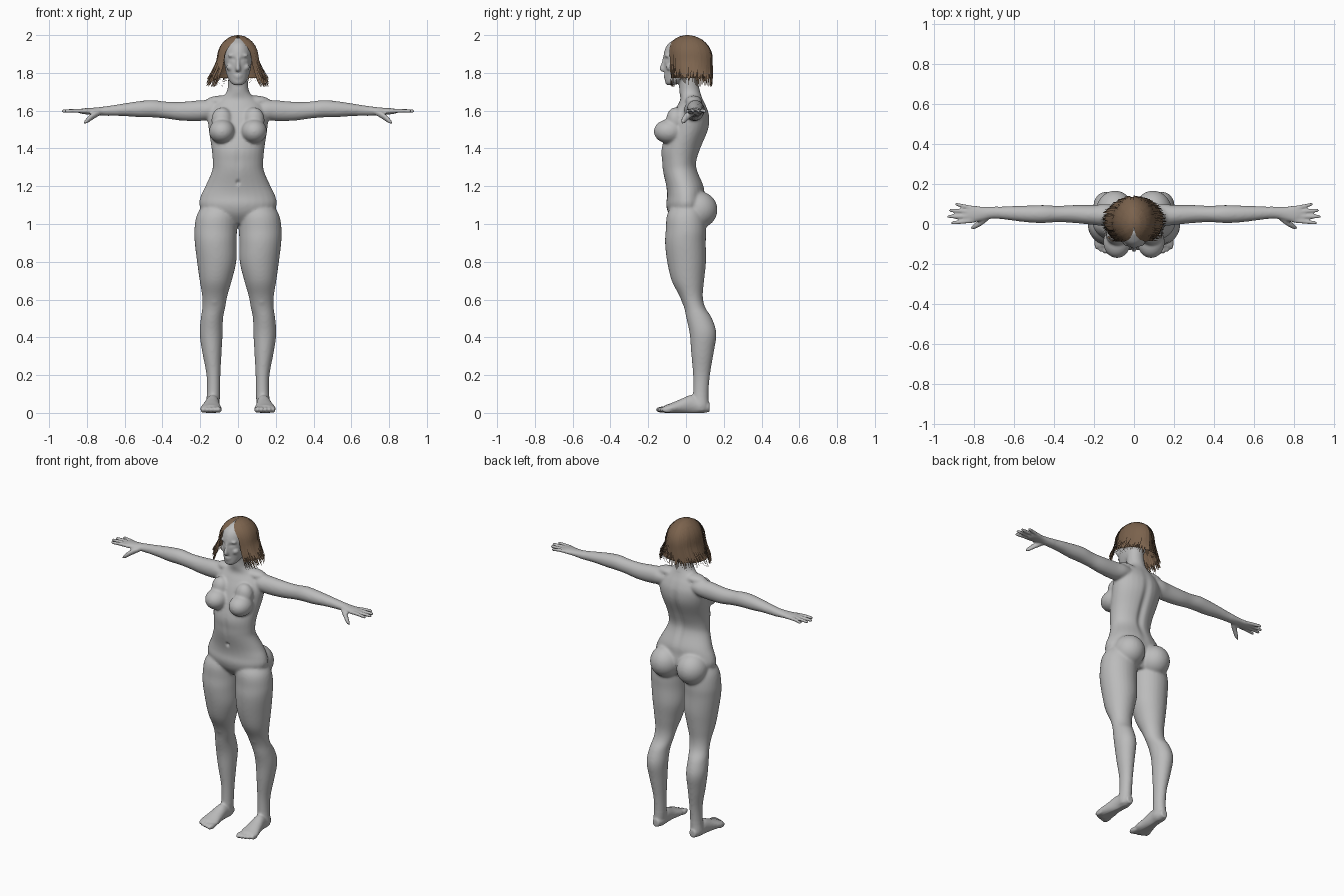
import bpy, bmesh, math, random
from mathutils import Matrix, Vector

random.seed(4)
cube = bpy.data.objects.get("Cube")
if cube:
    bpy.data.objects.remove(cube, do_unlink=True)


def material(name, colour):
    mat = bpy.data.materials.new(name)
    mat.use_nodes = True
    mat.diffuse_color = colour
    node = next(n for n in mat.node_tree.nodes if n.type == 'BSDF_PRINCIPLED')
    node.inputs["Base Color"].default_value = colour
    node.inputs["Roughness"].default_value = .7
    return mat


grey = material("plain grey", (.5, .5, .5, 1))
brown = material("hair brown", (.2, .125, .075, 1))


def make_object(name, bm, mat):
    mesh = bpy.data.meshes.new(name)
    bm.to_mesh(mesh)
    bm.free()
    obj = bpy.data.objects.new(name, mesh)
    bpy.context.collection.objects.link(obj)
    mesh.materials.append(mat)
    mesh.shade_smooth()
    return obj


def spline(rows, steps=5):
    """Catmull-Rom interpolation of the section rows."""
    out = []
    for i in range(len(rows) - 1):
        p, q, r, s = (rows[max(i - 1, 0)], rows[i], rows[i + 1], rows[min(i + 2, len(rows) - 1)])
        for k in range(steps):
            t = k / steps
            out.append([b + .5 * t * (c - a + t * (2 * a - 5 * b + 4 * c - d + t * (3 * (b - c) + d - a)))
                        for a, b, c, d in zip(p, q, r, s)])
    return out + [list(rows[-1])]


def loft(bm, rows, axis, side=1, count=28):
    """Skin of elliptical sections, each row being x, y, z and two radii."""
    rings = []
    for x, y, z, ra, rb in spline(rows):
        ring = []
        for k in range(count):
            a = math.tau * k / count
            u, v = max(ra, .002) * math.cos(a), max(rb, .002) * math.sin(a)
            off = {'x': (0, u, v), 'y': (u, 0, v), 'z': (u, v, 0)}[axis]
            ring.append(bm.verts.new((side * (x + off[0]), y + off[1], z + off[2])))
        rings.append(ring)
    for lo, hi in zip(rings, rings[1:]):
        for k in range(count):
            j = (k + 1) % count
            bm.faces.new((lo[k], lo[j], hi[j], hi[k]))
    bm.faces.new(rings[0][::-1])
    bm.faces.new(rings[-1])


def ball(bm, centre, radii, side=1):
    place = Matrix.Translation((side * centre[0], centre[1], centre[2]))
    bmesh.ops.create_uvsphere(bm, u_segments=28, v_segments=18, radius=1,
                              matrix=place @ Matrix.Diagonal((*radii, 1)))


# Torso and neck
bm = bmesh.new()
loft(bm, [(0, .01, 1, .06, .06), (0, 0, 1.05, .17, .09), (0, 0, 1.1, .205, .105),
          (0, 0, 1.15, .197, .1), (0, -.005, 1.2, .173, .1), (0, -.03, 1.28, .138, .093),
          (0, -.035, 1.33, .134, .093), (0, -.025, 1.4, .14, .105), (0, .01, 1.5, .155, .11),
          (0, .025, 1.57, .16, .1), (0, .03, 1.62, .14, .08), (0, .03, 1.66, .1, .06),
          (0, .02, 1.7, .06, .055), (0, .012, 1.76, .052, .05), (0, .01, 1.8, .05, .05)], 'z')

# Head with nose and lips
loft(bm, [(0, -.085, 1.735, .018, .015), (0, -.068, 1.75, .04, .042), (0, -.033, 1.79, .06, .08),
          (0, -.015, 1.84, .07, .102), (0, -.005, 1.9, .077, .113), (0, 0, 1.95, .065, .098),
          (0, 0, 1.985, .03, .05)], 'z')
loft(bm, [(0, -.112, 1.885, .009, .01), (0, -.118, 1.85, .009, .013),
          (0, -.123, 1.822, .013, .018), (0, -.118, 1.808, .012, .012)], 'z')
ball(bm, (0, -.107, 1.786), (.022, .012, .006))
ball(bm, (0, -.105, 1.774), (.019, .012, .007))
ball(bm, (0, -.094, 1.75), (.02, .016, .014))

for s in (1, -1):
    # Brow, cheek, chest, shoulder and seat masses
    ball(bm, (.03, -.098, 1.892), (.026, .015, .008), s)
    ball(bm, (.04, -.083, 1.83), (.022, .022, .02), s)
    ball(bm, (.085, -.09, 1.49), (.069, .081, .064), s)
    ball(bm, (.085, -.055, 1.55), (.056, .05, .068), s)
    ball(bm, (.09, .04, 1.65), (.08, .045, .03), s)
    ball(bm, (.095, .065, 1.075), (.095, .102, .098), s)
    # Arm and palm
    loft(bm, [(.06, .045, 1.61, .04, .035), (.14, .045, 1.605, .055, .05), (.2, .045, 1.6, .05, .055),
              (.3, .05, 1.597, .045, .05), (.38, .05, 1.603, .041, .045), (.45, .05, 1.61, .045, .046),
              (.52, .05, 1.608, .043, .043), (.6, .053, 1.605, .037, .034), (.7, .057, 1.598, .03, .025),
              (.76, .052, 1.597, .035, .019), (.81, .049, 1.597, .043, .016),
              (.84, .05, 1.597, .038, .011)], 'x', s)
    # Fingers and thumb
    for base, tip, reach in ((.081, .098, .897), (.06, .068, .926), (.038, .037, .933), (.016, .006, .917)):
        mid = (base + tip) / 2
        loft(bm, [(.8, base, 1.597, .01, .011), (.85, mid, 1.6, .0095, .0105),
                  (reach - .012, tip, 1.598, .0085, .009), (reach, tip, 1.597, .004, .004)], 'x', s, 12)
    loft(bm, [(.73, .035, 1.59, .018, .014), (.765, .01, 1.574, .019, .019),
              (.797, -.011, 1.55, .014, .016), (.816, -.02, 1.536, .006, .007)], 'x', s, 14)
    # Leg
    loft(bm, [(.09, .01, 1.12, .08, .07), (.11, 0, 1.05, .107, .1), (.118, 0, .97, .113, .107),
              (.118, -.003, .9, .111, .108), (.113, .003, .8, .104, .103), (.118, .01, .7, .085, .086),
              (.123, .027, .62, .067, .062), (.128, .045, .56, .061, .056), (.138, .07, .5, .059, .068),
              (.142, .09, .42, .061, .071), (.138, .087, .32, .051, .06), (.13, .082, .2, .037, .045),
              (.13, .078, .1, .035, .041), (.135, .075, .04, .036, .045),
              (.135, .075, .01, .03, .04)], 'z', s)
    ball(bm, (.125, .01, .6), (.032, .035, .04), s)
    # Foot and toes
    loft(bm, [(.132, .125, .03, .022, .024), (.132, .08, .035, .036, .038), (.135, .03, .045, .037, .05),
              (.14, -.03, .034, .046, .038), (.143, -.08, .024, .056, .027),
              (.143, -.112, .02, .052, .02)], 'y', s)
    for k in range(5):
        size = .018 if k == 0 else .0125 - .0008 * k
        ball(bm, (.104 + .021 * k, -.122 + .003 * k * k / 2, .017), (size, .038 - .002 * k, .017), s)

bmesh.ops.recalc_face_normals(bm, faces=bm.faces)
body = make_object("body", bm, grey)

# Fuse the body into one skin
bpy.context.view_layer.objects.active = body
body.select_set(True)
fuse = body.modifiers.new("fuse", 'REMESH')
fuse.mode = 'VOXEL'
fuse.voxel_size = .0068
bpy.ops.object.modifier_apply(modifier=fuse.name)

# Soften the large masses more than the face, hands and feet
group = body.vertex_groups.new(name="soften")
fine, broad = [], []
for v in body.data.vertices:
    x, y, z = v.co
    (broad if abs(x) < .68 and .1 < z < 1.71 else fine).append(v.index)
group.add(broad, 1, 'REPLACE')
group.add(fine, .12, 'REPLACE')
soft = body.modifiers.new("soften", 'SMOOTH')
soft.factor = .5
soft.iterations = 12
soft.vertex_group = group.name
bpy.ops.object.modifier_apply(modifier=soft.name)

# Press in the eye sockets, navel, spine and midline, and flatten the soles
for v in body.data.vertices:
    x, y, z = v.co
    if y < 0 and z > 1.8:
        v.co.y += .008 * math.exp(-((abs(x) - .031) / .016) ** 2 - ((z - 1.872) / .009) ** 2)
        v.co.y -= .004 * math.exp(-((abs(x) - .031) / .011) ** 2 - ((z - 1.87) / .005) ** 2)
    elif y < 0 and 1.1 < z < 1.45 and abs(x) < .1:
        v.co.y += .012 * math.exp(-(x / .009) ** 2 - ((z - 1.22) / .012) ** 2)
        v.co.y += .004 * math.exp(-(x / .015) ** 2 - ((z - 1.34) / .07) ** 2)
    elif y > 0 and 1.1 < z < 1.68 and abs(x) < .1:
        v.co.y -= .014 * math.exp(-(x / .022) ** 2 - ((z - 1.4) / .17) ** 2)
    v.co.z = max(v.co.z, 0)
body.data.shade_smooth()


def hair_point(start, t, side, scale=1, bottom=1.74):
    """Point on the bob: t runs from the crown to the tip."""
    k = min(t * 2, 1)
    a = start + (max(start, .76 + .42 * start) - start) * k * k * (3 - 2 * k)
    lift, drop = math.pi / 2 * (1 - k), max(t * 2 - 1, 0)
    r = math.cos(lift)
    x = .104 * r * math.sin(a) * (1 + .5 * drop ** 1.3) * scale
    y = .008 - .124 * r * math.cos(a) * scale
    z = 1.88 + .12 * math.sin(lift) - drop * (1.88 - bottom)
    return Vector((side * x, y, z))


# Hair base layer
bm = bmesh.new()
for s in (1, -1):
    grid = [[bm.verts.new(hair_point(math.pi * i / 30, j / 20, s, .97, 1.76)) for j in range(20)]
            for i in range(31)]
    for left, right in zip(grid, grid[1:]):
        for j in range(19):
            bm.faces.new((left[j], right[j], right[j + 1], left[j + 1]))
bmesh.ops.remove_doubles(bm, verts=bm.verts, dist=.0005)
bmesh.ops.recalc_face_normals(bm, faces=bm.faces)
make_object("hair_base", bm, brown)

# Overlapping tapered locks
bm = bmesh.new()
steps = 12
for s in (1, -1):
    for i in range(110):
        start = math.pi * (i + random.random()) / 110
        scale = random.uniform(.985, 1.06)
        bottom = random.uniform(1.725, 1.775)
        width = random.uniform(.035, .07)
        first = random.choice((.02, .1, .2))
        rows = []
        for j in range(steps + 1):
            t = first + (1 - first) * j / steps
            w = width * (1 if t < .6 else max(.06, 1 - (t - .6) / .4))
            swell = 1 + (scale - 1) * min(t * 2, 1)
            rows.append([bm.verts.new(hair_point(start + e * w, t, s, swell + (.02 if e > 0 else 0), bottom))
                         for e in (-1, 1)])
        for (a, b), (c, d) in zip(rows, rows[1:]):
            bm.faces.new((a, b, d, c) if s > 0 else (b, a, c, d))
make_object("hair_locks", bm, brown)
